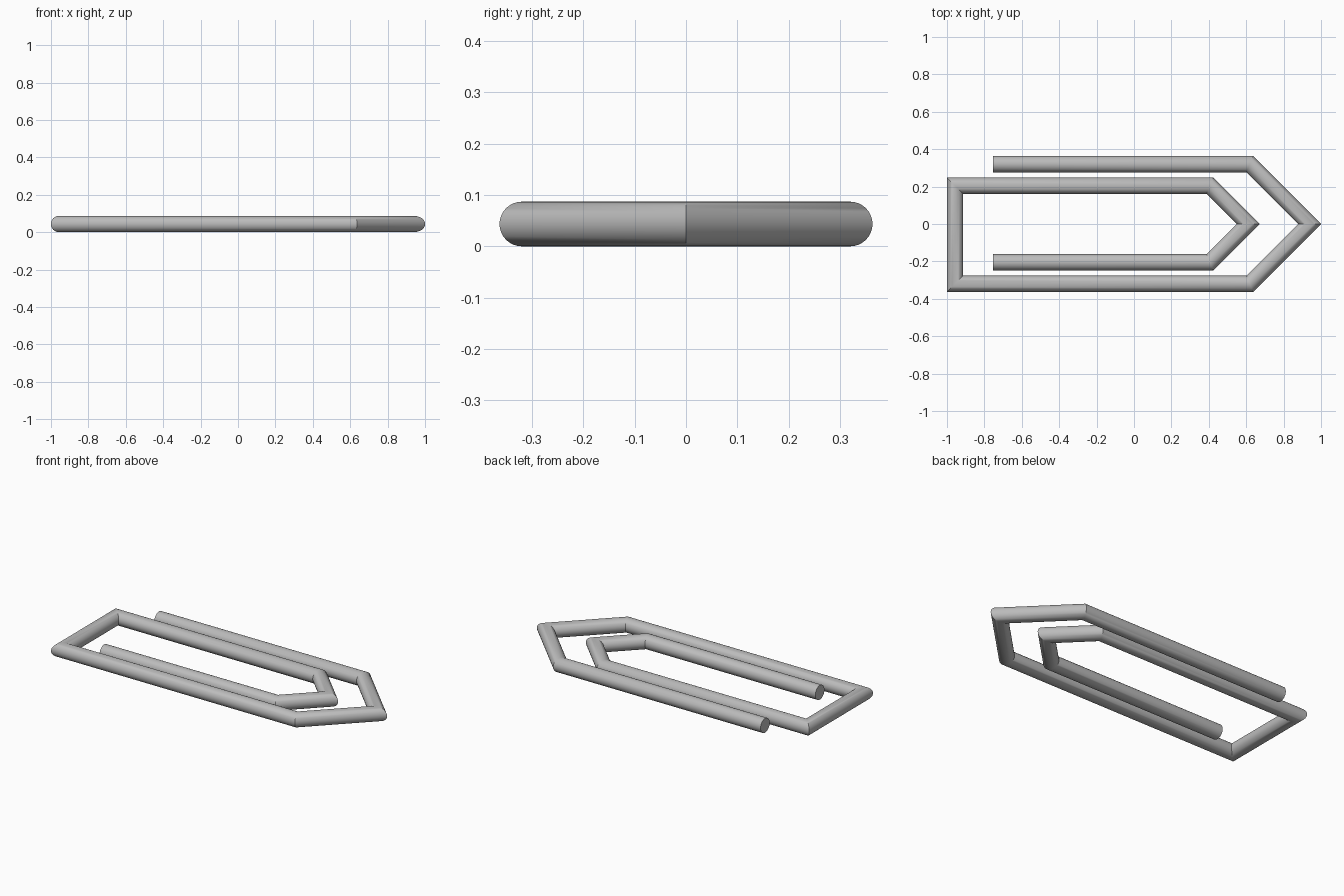
import bpy, bmesh, math
from mathutils import Vector

cube = bpy.data.objects.get("Cube")
if cube:
    bpy.data.objects.remove(cube, do_unlink=True)

RADIUS = 0.0435
SIDES = 32

steel = bpy.data.materials.new("steel_grey")
steel.use_nodes = True
grey = (0.5, 0.5, 0.5, 1)
steel.diffuse_color = grey
steel.node_tree.nodes["Principled BSDF"].inputs["Base Color"].default_value = grey

# Centre line of the bent wire, from the outer end to the inner end
path = [Vector((x, y, RADIUS)) for x, y in [
    (-0.755, 0.32), (0.619, 0.32), (0.939, 0), (0.619, -0.32),
    (-0.957, -0.32), (-0.957, 0.205),
    (0.406, 0.205), (0.611, 0), (0.406, -0.205), (-0.755, -0.205)]]


def side_normal(a, b):
    d = (b - a).normalized()
    return Vector((-d.y, d.x, 0))


def mitre(i):
    """Sideways vector at a path point, lengthened to keep the wire's width."""
    before = side_normal(path[max(i - 1, 0)], path[max(i, 1)])
    last = len(path) - 1
    after = side_normal(path[min(i, last - 1)], path[min(i + 1, last)])
    return (before + after) / (1 + before.dot(after))


# Sweep a round section along the path with mitred corners
bm = bmesh.new()
rings = []
for i, point in enumerate(path):
    across = mitre(i)
    ring = []
    for k in range(SIDES):
        a = math.tau * k / SIDES
        offset = across * math.cos(a) + Vector((0, 0, math.sin(a)))
        ring.append(bm.verts.new(point + offset * RADIUS))
    rings.append(ring)

for r, s in zip(rings, rings[1:]):
    for k in range(SIDES):
        n = (k + 1) % SIDES
        bm.faces.new((r[k], r[n], s[n], s[k]))

# Flat cut ends
bm.faces.new(rings[0])
bm.faces.new(rings[-1])
bmesh.ops.recalc_face_normals(bm, faces=bm.faces)

mesh = bpy.data.meshes.new("bent_wire")
bm.to_mesh(mesh)
bm.free()
mesh.materials.append(steel)
wire = bpy.data.objects.new("bent_wire", mesh)
bpy.context.collection.objects.link(wire)

# Smooth round sides, crisp mitres and ends
bpy.ops.object.select_all(action='DESELECT')
wire.select_set(True)
bpy.context.view_layer.objects.active = wire
bpy.ops.object.shade_smooth_by_angle(angle=math.radians(30))
